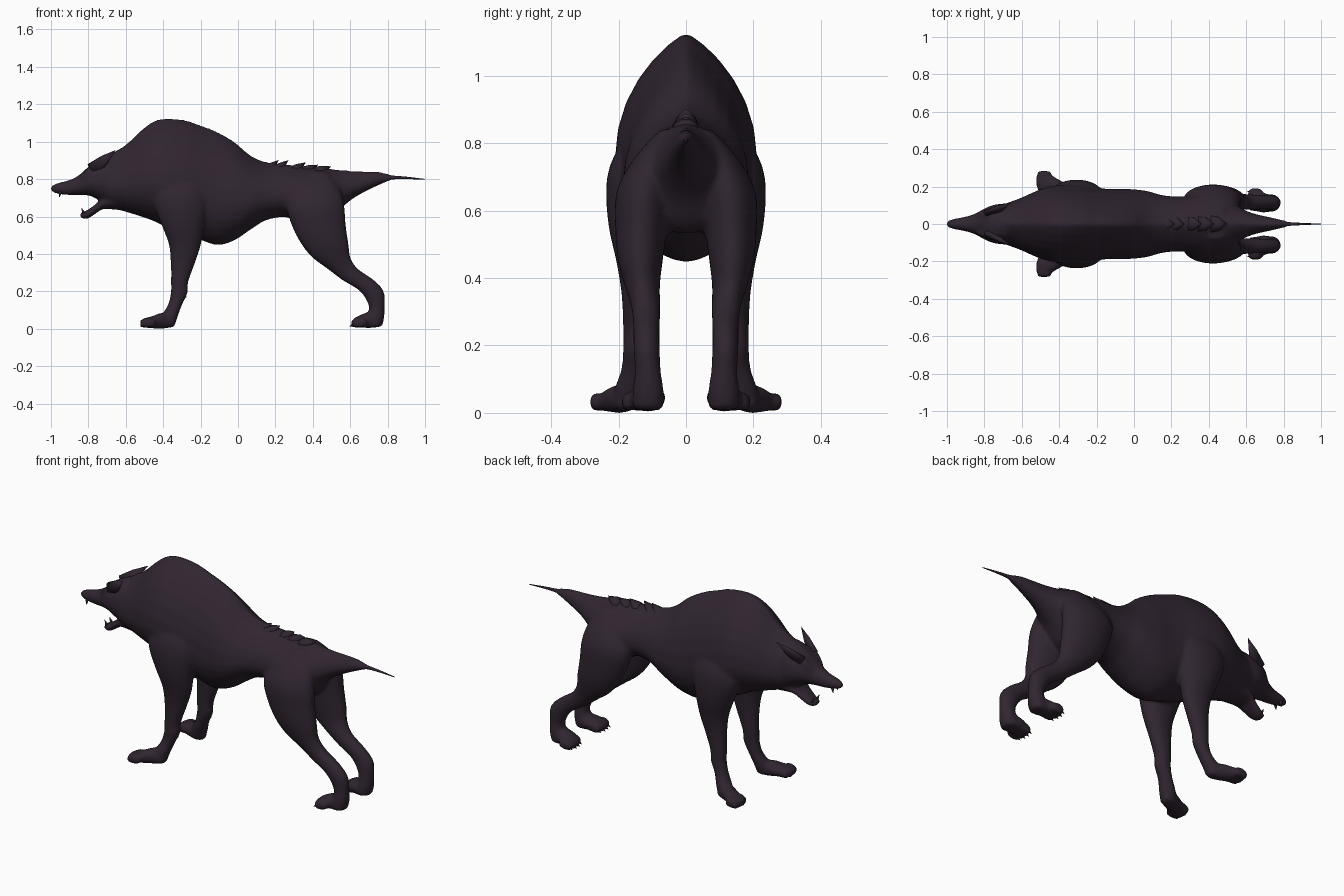
import bpy, bmesh, math
from mathutils import Vector

fur = bpy.data.materials.new("dark plum fur")
fur.diffuse_color = (0.029, 0.0185, 0.030, 1)


def spline(rows, steps=4):
    """Catmull-Rom interpolation through the section rows."""
    out = []
    for i in range(len(rows) - 1):
        a, b, c, d = (rows[max(0, min(len(rows) - 1, j))] for j in (i - 1, i, i + 1, i + 2))
        for k in range(steps):
            t = k / steps
            out.append([0.5 * (2*q + (r - p)*t + (2*p - 5*q + 4*r - s)*t*t + (3*q - p - 3*r + s)*t**3)
                        for p, q, r, s in zip(a, b, c, d)])
    return out + [list(rows[-1])]


def loft(bm, rows, axis, k=0.5, power=1.0, n=28, low_power=1.0):
    """Closed skin; rows are (station, low, high, y centre, half width)."""
    rings = []
    for t, lo, hi, yc, hw in spline(rows):
        mid, ring = lo + k * (hi - lo), []
        for i in range(n):
            a = 2 * math.pi * i / n
            c, s = math.cos(a), math.sin(a)
            c = math.copysign(abs(c) ** (power if s > 0 else low_power), c)
            h = mid + s * ((hi - mid) if s > 0 else (mid - lo))
            y = yc + hw * c
            ring.append(bm.verts.new((t, y, h) if axis == "x" else (h, y, t)))
        rings.append(ring)
    for a, b in zip(rings, rings[1:]):
        for i in range(n):
            j = (i + 1) % n
            bm.faces.new((a[i], a[j], b[j], b[i]))
    bm.faces.new(rings[0])
    bm.faces.new(rings[-1])


def spike(bm, base, tip, r1, r2=None, side=(0, 1, 0), n=8):
    """Pointed cone with an elliptical base, r1 along side."""
    base, tip = Vector(base), Vector(tip)
    d = (tip - base).normalized()
    u = Vector(side)
    u = (u - d * u.dot(d)).normalized()
    v = d.cross(u)
    r2 = r2 or r1
    angles = [2 * math.pi * i / n for i in range(n)]
    low = [bm.verts.new(base + u * r1 * math.cos(a) + v * r2 * math.sin(a)) for a in angles]
    mid = [bm.verts.new(base.lerp(tip, 0.5) + (u * r1 * math.cos(a) + v * r2 * math.sin(a)) * 0.65)
           for a in angles]
    top = bm.verts.new(tip)
    for i in range(n):
        j = (i + 1) % n
        bm.faces.new((low[i], low[j], mid[j], mid[i]))
        bm.faces.new((mid[i], mid[j], top))
    bm.faces.new(low)


def finish(bm, name, fuse=False):
    bmesh.ops.recalc_face_normals(bm, faces=bm.faces[:])
    for f in bm.faces:
        f.smooth = True
    me = bpy.data.meshes.new(name)
    bm.to_mesh(me)
    bm.free()
    me.materials.append(fur)
    ob = bpy.data.objects.new(name, me)
    bpy.context.collection.objects.link(ob)
    if fuse:
        m = ob.modifiers.new("fuse", "REMESH")
        m.mode, m.voxel_size, m.use_smooth_shade = "VOXEL", 0.009, True
        s = ob.modifiers.new("soften", "SMOOTH")
        s.factor, s.iterations = 0.5, 9
    return ob


# Muzzle and skull
body = bmesh.new()
loft(body, [
    (-1.0, .737, .762, 0, .014), (-.97, .722, .778, 0, .026), (-.9, .714, .796, 0, .04),
    (-.85, .715, .822, 0, .056), (-.79, .71, .875, 0, .088), (-.74, .685, .905, 0, .105),
    (-.68, .655, .93, 0, .11)], "x", 0.45, 1.0)
# Torso and tail root
loft(body, [
    (-.76, .70, .87, 0, .08), (-.68, .65, .935, 0, .112), (-.6, .625, .985, 0, .142),
    (-.52, .6, 1.06, 0, .178), (-.45, .575, 1.11, 0, .2), (-.38, .54, 1.125, 0, .21),
    (-.28, .50, 1.115, 0, .205), (-.2, .475, 1.088, 0, .193), (-.11, .447, 1.053, 0, .187),
    (-.02, .472, 1.0, 0, .187), (.07, .532, .925, 0, .177), (.15, .58, .892, 0, .155),
    (.25, .597, .88, 0, .147), (.32, .57, .873, 0, .16), (.40, .535, .868, 0, .175),
    (.48, .545, .858, 0, .168), (.55, .64, .849, 0, .10), (.63, .705, .844, 0, .06),
    (.75, .766, .84, 0, .032), (.83, .798, .822, 0, .014)], "x", 0.38, 1.6, low_power=1.12)

# Lower jaw
loft(body, [(-.64, .635, .74, 0, .085), (-.72, .64, .70, 0, .07), (-.76, .616, .667, 0, .056),
            (-.81, .586, .632, 0, .043), (-.845, .595, .62, 0, .024)], "x")

claws = bmesh.new()
for s in (1, -1):
    # Front leg with shoulder
    loft(body, [(z, a, b, s * y, w) for z, a, b, y, w in [
        (.90, -.37, -.25, .08, .03), (.82, -.42, -.20, .115, .062), (.74, -.45, -.17, .143, .08),
        (.66, -.45, -.165, .157, .08), (.55, -.407, -.183, .157, .072), (.45, -.37, -.198, .15, .057),
        (.35, -.36, -.23, .147, .044), (.25, -.359, -.266, .148, .039), (.19, -.36, -.27, .15, .037),
        (.13, -.374, -.298, .155, .037), (.07, -.407, -.32, .17, .042), (.010, -.415, -.34, .18, .035)]], "z")
    # Front paw
    loft(body, [(x, a, b, s * y, w) for x, a, b, y, w in [
        (-.34, .01, .05, .175, .03), (-.40, .0, .085, .19, .047), (-.46, .002, .067, .217, .053),
        (-.51, .008, .052, .229, .048)]], "x")
    # Rear leg with thigh and hock
    loft(body, [(z, a, b, s * y, w) for z, a, b, y, w in [
        (.84, .38, .48, .05, .025), (.76, .31, .54, .095, .055), (.66, .262, .568, .125, .08),
        (.55, .288, .577, .133, .077), (.45, .34, .592, .135, .066), (.38, .398, .602, .13, .053),
        (.32, .478, .642, .12, .044), (.26, .557, .728, .117, .040), (.2, .652, .78, .117, .039),
        (.12, .70, .784, .113, .039), (.06, .688, .782, .112, .047), (.010, .683, .77, .112, .045)]], "z")
    # Rear paw
    loft(body, [(x, a, b, s * y, w) for x, a, b, y, w in [
        (.76, .010, .06, .11, .035), (.7, .003, .087, .113, .052), (.65, .008, .072, .122, .054),
        (.62, .013, .057, .128, .047)]], "x")
    # Toes and claws
    for x0, yc, pitch in ((-.505, .23, .025), (.623, .13, .029)):
        for i in range(4):
            o = i - 1.5
            y, x = s * (yc + o * pitch), x0 + .008 * abs(o)
            loft(body, [(x + .05, .010, .05, y, .014), (x + .01, .004, .062, y, .018),
                        (x - .022, .008, .045, y, .014)], "x", n=12)
            if x0 > 0:
                spike(claws, (x - .005, y, .026), (x - .032, y, .012), .008)
    # Dew claw behind the front leg
    spike(claws, (-.30, s * .15, .19), (-.272, s * .15, .165), .009)
    # Brow ridge
    loft(body, [(-.84, .79, .822, s * .042, .012), (-.81, .81, .855, s * .053, .017),
                (-.77, .84, .885, s * .058, .017), (-.73, .86, .89, s * .058, .012)], "x", n=12)
finish(body, "body", True)
finish(claws, "claws")

# Swept-back ears
ears = bmesh.new()
for s in (1, -1):
    spike(ears, (-.775, s * .055, .85), (-.655, s * .115, .955), .022, .042, (0, 1, -.3), 12)
finish(ears, "ears")

# Fangs
teeth = bmesh.new()
for s in (1, -1):
    spike(teeth, (-.95, s * .02, .735), (-.955, s * .02, .70), .009)
    spike(teeth, (-.82, s * .022, .61), (-.838, s * .022, .648), .009)
finish(teeth, "teeth")

# Ragged ridge of swept-back tufts along the rump
tufts = bmesh.new()
for x, z in ((.21, .902), (.262, .902), (.355, .89), (.42, .877), (.49, .868)):
    spike(tufts, (x - .07, 0, .835), (x + .008, 0, z), .05, .035, n=10)
finish(tufts, "back_tufts")

# Thin tail tip
tail = bmesh.new()
loft(tail, [(.74, .775, .835, 0, .026), (.82, .797, .82, 0, .011), (.9, .8, .813, 0, .006),
            (1.0, .797, .801, 0, .002)], "x", n=12)
finish(tail, "tail_tip")
